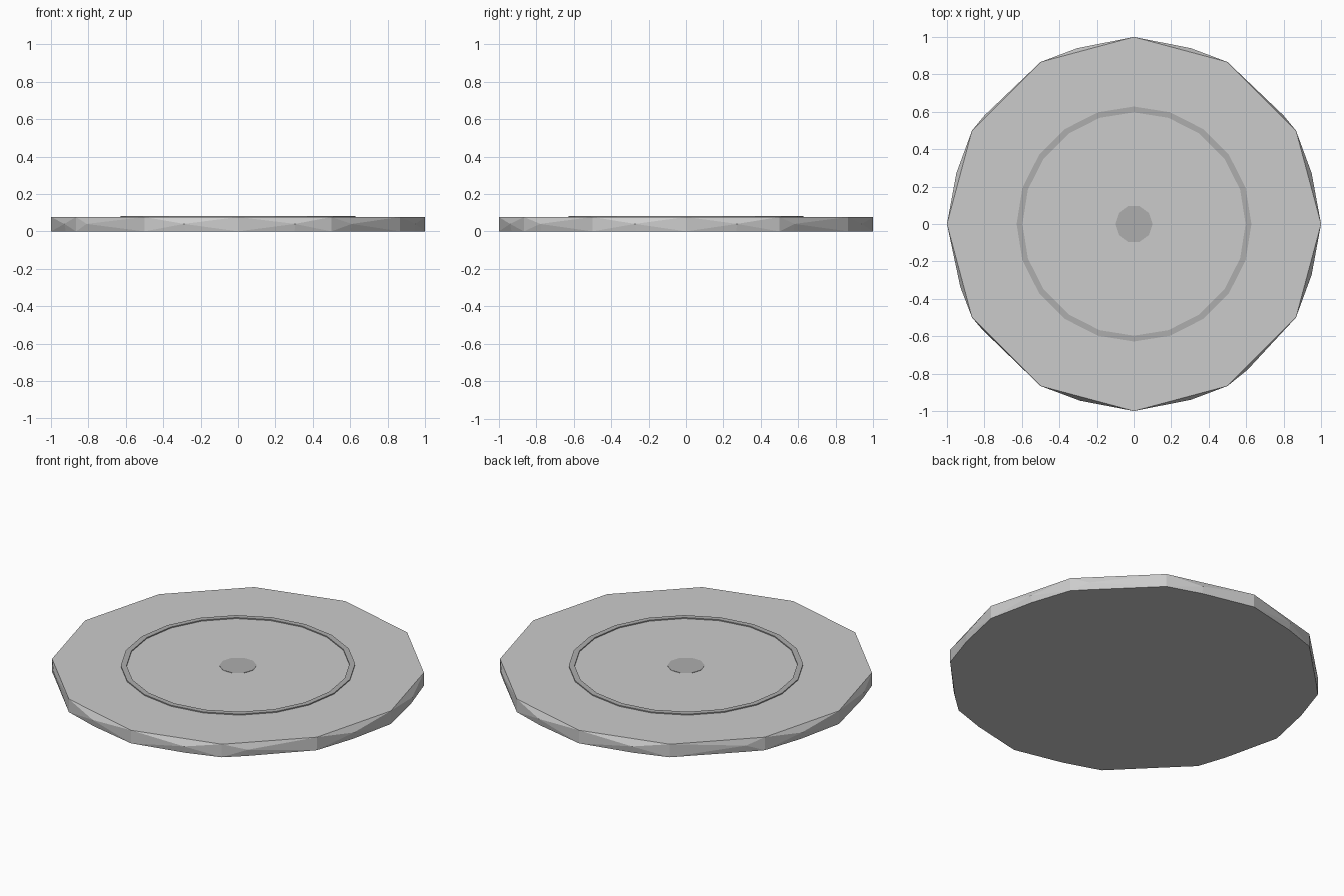
import bpy, bmesh
from math import cos, sin, radians

if "Cube" in bpy.data.objects:
    bpy.data.objects.remove(bpy.data.objects["Cube"])

TOP, CAP = 0.077, 0.083

grey = bpy.data.materials.new("dark_grey")
grey.diffuse_color = (0.42, 0.42, 0.42, 1)
grey.use_nodes = True
grey.node_tree.nodes["Principled BSDF"].inputs["Base Color"].default_value = grey.diffuse_color


def polar(r, deg, z):
    return (r * cos(radians(deg)), r * sin(radians(deg)), z)


def finish(name, bm, mat=None):
    bmesh.ops.recalc_face_normals(bm, faces=bm.faces)
    me = bpy.data.meshes.new(name)
    bm.to_mesh(me)
    bm.free()
    ob = bpy.data.objects.new(name, me)
    bpy.context.collection.objects.link(ob)
    if mat:
        me.materials.append(mat)
    return ob


def loop(bm, r, z, n):
    return [bm.verts.new(polar(r, i * 360 / n, z)) for i in range(n)]


# Twelve-sided plate, with an irregular bulge low on each side
bm = bmesh.new()
low, high = loop(bm, 1, 0, 12), loop(bm, 1, TOP, 12)
bulge_angles = [16, 36, 72, 108, 144, 164, 200, 215, 253, 288, 308, 344]
lip = []
for i, a in enumerate(bulge_angles):
    j = (i + 1) % 12
    p = bm.verts.new(polar(0.988, a, 0.04))
    q = bm.verts.new(polar(0.98, a, 0))
    lip += [low[i], q]
    for f in ((high[i], p, high[j]), (high[i], low[i], p),
              (high[j], p, low[j]), (low[i], q, p), (q, low[j], p)):
        bm.faces.new(f)
bm.faces.new(high)
bm.faces.new(lip)
finish("plate", bm)

# Thin raised ring
bm = bmesh.new()
rings = [loop(bm, r, z, 20) for r, z in
         ((0.628, TOP - 0.01), (0.628, CAP), (0.597, CAP), (0.597, TOP - 0.01))]
for k in range(4):
    a, b = rings[k], rings[(k + 1) % 4]
    for i in range(20):
        j = (i + 1) % 20
        bm.faces.new((a[i], a[j], b[j], b[i]))
finish("raised_ring", bm, grey)

# Small centre disc
bm = bmesh.new()
a, b = loop(bm, 0.1, TOP - 0.01, 10), loop(bm, 0.1, TOP + 0.002, 10)
for i in range(10):
    j = (i + 1) % 10
    bm.faces.new((a[i], a[j], b[j], b[i]))
bm.faces.new(a)
bm.faces.new(b)
finish("centre_disc", bm, grey)
